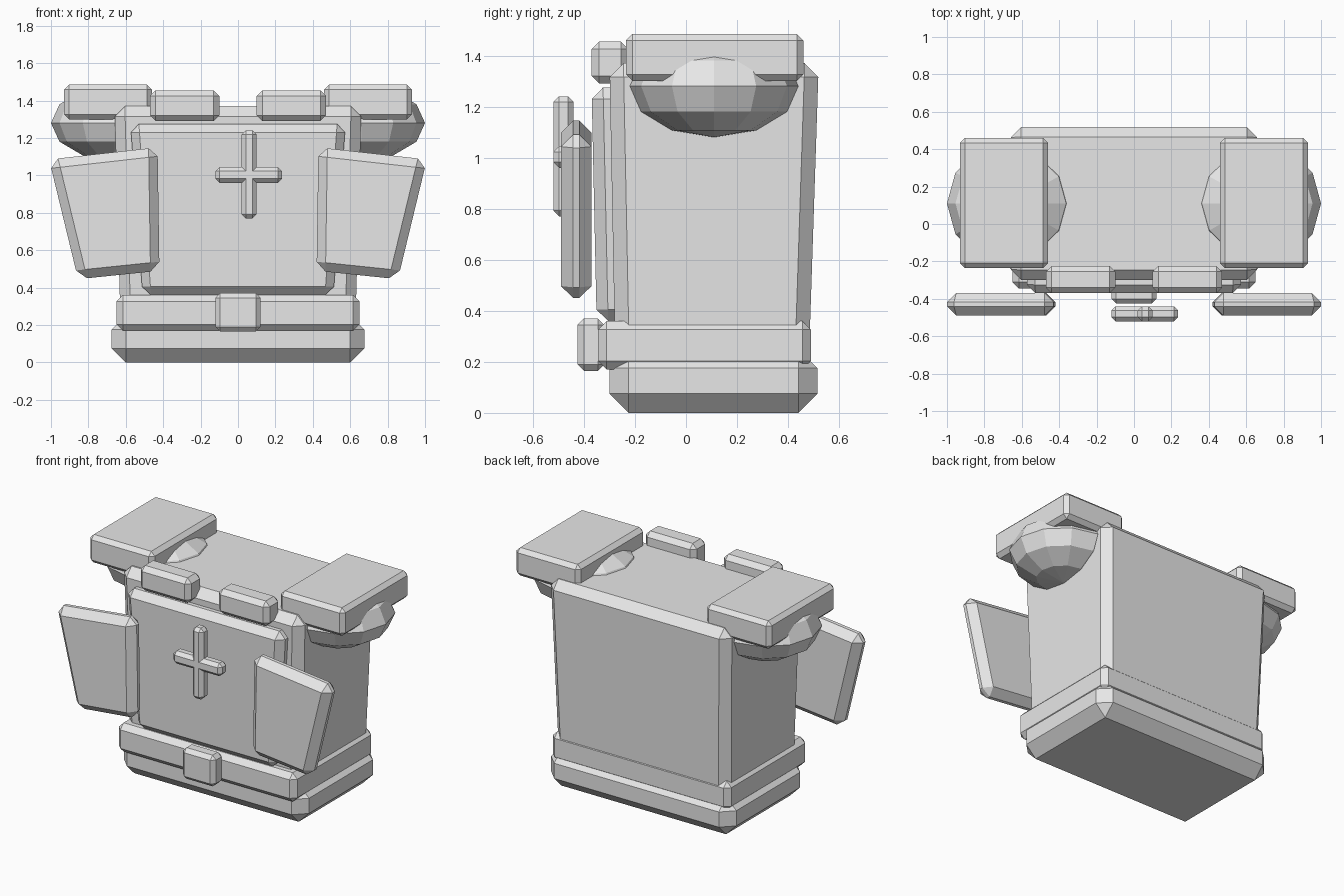
import bpy, bmesh
from mathutils import Matrix

cube = bpy.data.objects.get("Cube")
if cube:
    bpy.data.objects.remove(cube, do_unlink=True)

GREY = (0.8, 0.8, 0.8, 1)
mat = bpy.data.materials.new("light_grey")
mat.use_nodes = True
mat.diffuse_color = GREY
mat.node_tree.nodes["Principled BSDF"].inputs["Base Color"].default_value = GREY


def finish(name, bm):
    bmesh.ops.recalc_face_normals(bm, faces=bm.faces)
    mesh = bpy.data.meshes.new(name)
    bm.to_mesh(mesh)
    bm.free()
    mesh.materials.append(mat)
    obj = bpy.data.objects.new(name, mesh)
    bpy.context.collection.objects.link(obj)
    return obj


def slab(name, bottom, top, chamfer):
    """Chamfered solid between two four-cornered outlines."""
    bm = bmesh.new()
    low = [bm.verts.new(p) for p in bottom]
    high = [bm.verts.new(p) for p in top]
    bm.faces.new(low)
    bm.faces.new(high)
    for i in range(4):
        j = (i + 1) % 4
        bm.faces.new((low[i], low[j], high[j], high[i]))
    bmesh.ops.recalc_face_normals(bm, faces=bm.faces)
    bmesh.ops.bevel(bm, geom=bm.edges[:], offset=chamfer, segments=1,
                    affect='EDGES', clamp_overlap=True)
    return finish(name, bm)


def rect(x, y, z):
    return [(x[0], y[0], z), (x[1], y[0], z), (x[1], y[1], z), (x[0], y[1], z)]


def box(name, x, y, z, chamfer):
    return slab(name, rect(x, y, z[0]), rect(x, y, z[1]), chamfer)


# Body, chest panel and waist
slab("torso", rect((-.625, .625), (-.275, .478), .10),
     rect((-.66, .66), (-.30, .52), 1.37), .055)
slab("chest_panel", rect((-.51, .51), (-.35, -.23), .36),
     rect((-.575, .575), (-.37, -.25), 1.275), .045)
box("base", (-.675, .675), (-.30, .515), (0, .25), .075)
box("belt", (-.65, .65), (-.345, .49), (.17, .36), .034)
box("buckle", (-.12, .12), (-.425, -.32), (.165, .37), .025)

# Chest cross
box("cross_upright", (.02, .10), (-.52, -.44), (.77, 1.24), .022)
box("cross_bar", (-.12, .235), (-.52, -.44), (.96, 1.045), .022)

# Paired parts
plate = [(.43, 1.15), (1.01, 1.085), (.855, .445), (.42, .49)]
for side, s in (("left", 1), ("right", -1)):
    box(side + "_shoulder_pad", sorted((s * .46, s * .93)), (-.235, .46), (1.30, 1.485), .026)
    box(side + "_collar_block", sorted((s * .10, s * .47)), (-.37, -.225), (1.29, 1.455), .03)
    slab(side + "_hanging_plate", [(s * x, -.49, z) for x, z in plate],
         [(s * x, -.37, z) for x, z in plate], .048)
    # Flattened low-poly shoulder ball
    bm = bmesh.new()
    bmesh.ops.create_uvsphere(bm, u_segments=12, v_segments=6, radius=1)
    bmesh.ops.transform(bm, verts=bm.verts, matrix=Matrix.Translation((s * .66, .11, 1.28))
                        @ Matrix.Diagonal((.34, .33, .20, 1)))
    finish(side + "_shoulder_ball", bm)
